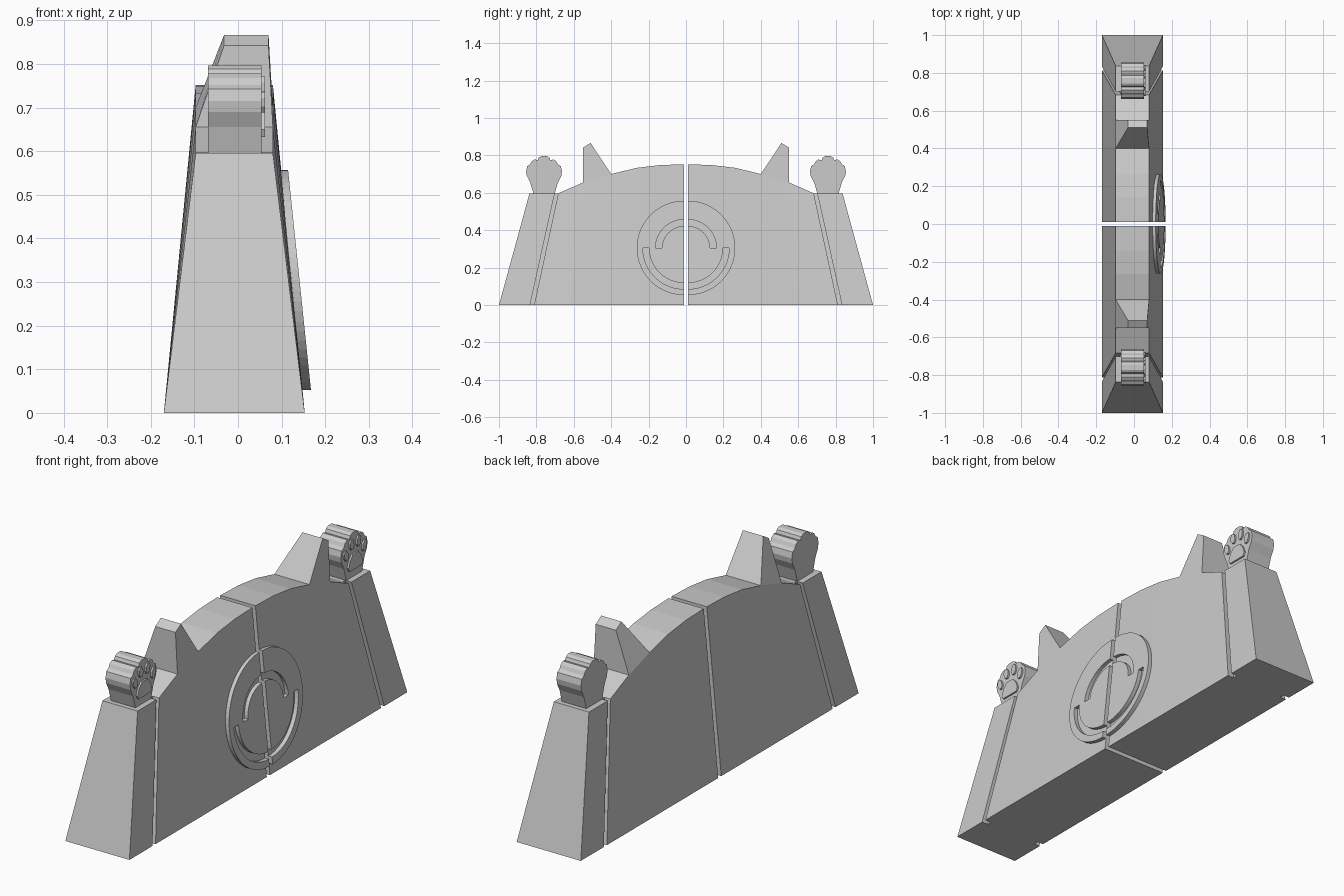
import bpy, bmesh
from math import sin, cos, pi

if "Cube" in bpy.data.objects:
    bpy.data.objects.remove(bpy.data.objects["Cube"])

GAP = 0.011      # half of the slit between the two gate leaves
PAW_Y = 0.759    # centre of the paw


def finish(name, bm):
    """Turn a bmesh into an object mirrored across y = 0."""
    bmesh.ops.recalc_face_normals(bm, faces=bm.faces)
    mesh = bpy.data.meshes.new(name)
    bm.to_mesh(mesh)
    bm.free()
    ob = bpy.data.objects.new(name, mesh)
    bpy.context.collection.objects.link(ob)
    mod = ob.modifiers.new("other_side", 'MIRROR')
    mod.use_axis = (False, True, False)
    mod.use_mirror_merge = False
    return ob


def loft(name, columns):
    """Bridge four-point cross-sections.
    Column: (lower y, lower z, lower x0, x1), (upper y, upper z, upper x0, x1)."""
    bm = bmesh.new()
    rings = []
    for (yb, zb, a, b), (yt, zt, c, d) in columns:
        rings.append([bm.verts.new(p) for p in
                      ((a, yb, zb), (b, yb, zb), (d, yt, zt), (c, yt, zt))])
    for r, s in zip(rings, rings[1:]):
        for i in range(4):
            j = (i + 1) % 4
            bm.faces.new((r[i], r[j], s[j], s[i]))
    bm.faces.new(rings[0])
    bm.faces.new(rings[-1])
    return finish(name, bm)


def prism(name, pts, x0, x1, lean=0.0, z_mid=0.0):
    """Extrude a yz outline along x, leaning with height."""
    bm = bmesh.new()
    a, b = ([bm.verts.new((x - lean * (z - z_mid), y, z)) for y, z in pts]
            for x in (x0, x1))
    n = len(pts)
    for i in range(n):
        j = (i + 1) % n
        bm.faces.new((a[i], a[j], b[j], b[i]))
    bm.faces.new(a)
    bm.faces.new(b)
    return finish(name, bm)


def arc(r, start, end, n):
    """Arc about the roundel centre, angles in degrees."""
    return [(GAP + r * cos(t), 0.305 + r * sin(t)) for t in
            ((start + (end - start) * i / n) * pi / 180 for i in range(n + 1))]


def wall(yb, yt, zt, inset=0.0):
    return ((yb, 0, -0.17 + inset, 0.153 - inset),
            (yt, zt, -0.097 + inset, 0.08 - inset))


# Gate leaf with arched top and a step beyond the ear
loft("gate_leaf", [wall(GAP, GAP, 0.752), wall(0.14, 0.14, 0.748),
                   wall(0.27, 0.265, 0.733), wall(0.43, 0.40, 0.70),
                   wall(0.62, 0.55, 0.655), wall(0.812, 0.683, 0.597)])
# Recessed joint and end pillar
loft("recessed_joint", [wall(0.812, 0.683, 0.597, 0.03),
                        wall(0.834, 0.702, 0.596, 0.03)])
loft("end_pillar", [wall(0.834, 0.702, 0.596), wall(1.0, 0.837, 0.596)])

# Pointed ear, leaning forward
loft("ear", [((0.40, 0.70, -0.097, 0.08), (0.51, 0.866, -0.032, 0.07)),
             ((0.55, 0.655, -0.097, 0.08), (0.55, 0.842, -0.032, 0.07))])

# Half roundel with two arc-shaped channels, leaning with the wall
outline = (arc(0.252, 90, -90, 32) + arc(0.22, -90, 0, 16)
           + arc(0.187, 0, -90, 16) + arc(0.117, 90, 0, 12)
           + arc(0.152, 0, 90, 12))
prism("roundel_half", outline, 0.118, 0.141, 0.104, 0.305)

# Paw on top of the pillar
half = [(0.055, 0.59), (0.074, 0.655), (0.092, 0.69), (0.096, 0.715),
        (0.09, 0.742), (0.074, 0.752), (0.066, 0.768), (0.05, 0.778),
        (0.034, 0.774), (0.028, 0.788), (0.014, 0.796)]
prism("paw", [(PAW_Y + y, z) for y, z in half]
      + [(PAW_Y - y, z) for y, z in reversed(half)], -0.069, 0.054)

# Raised pads on the front of the paw
pad = [(0.044, 0.632), (0.052, 0.65), (0.04, 0.68), (0.02, 0.702)]
prism("palm_pad", [(PAW_Y + y, z) for y, z in pad]
      + [(PAW_Y - y, z) for y, z in reversed(pad)], 0.05, 0.062)
for i, (y, z) in enumerate([(-0.066, 0.712), (-0.025, 0.748),
                            (0.025, 0.748), (0.066, 0.712)]):
    toe = []
    for k in range(8):
        t = 2 * pi * (k + 0.5) / 8
        u, v = 0.015 * cos(t), 0.025 * sin(t)
        toe.append((PAW_Y + y + u + v * y * 3, z + v))
    prism(f"toe_pad_{i + 1}", toe, 0.05, 0.062)
